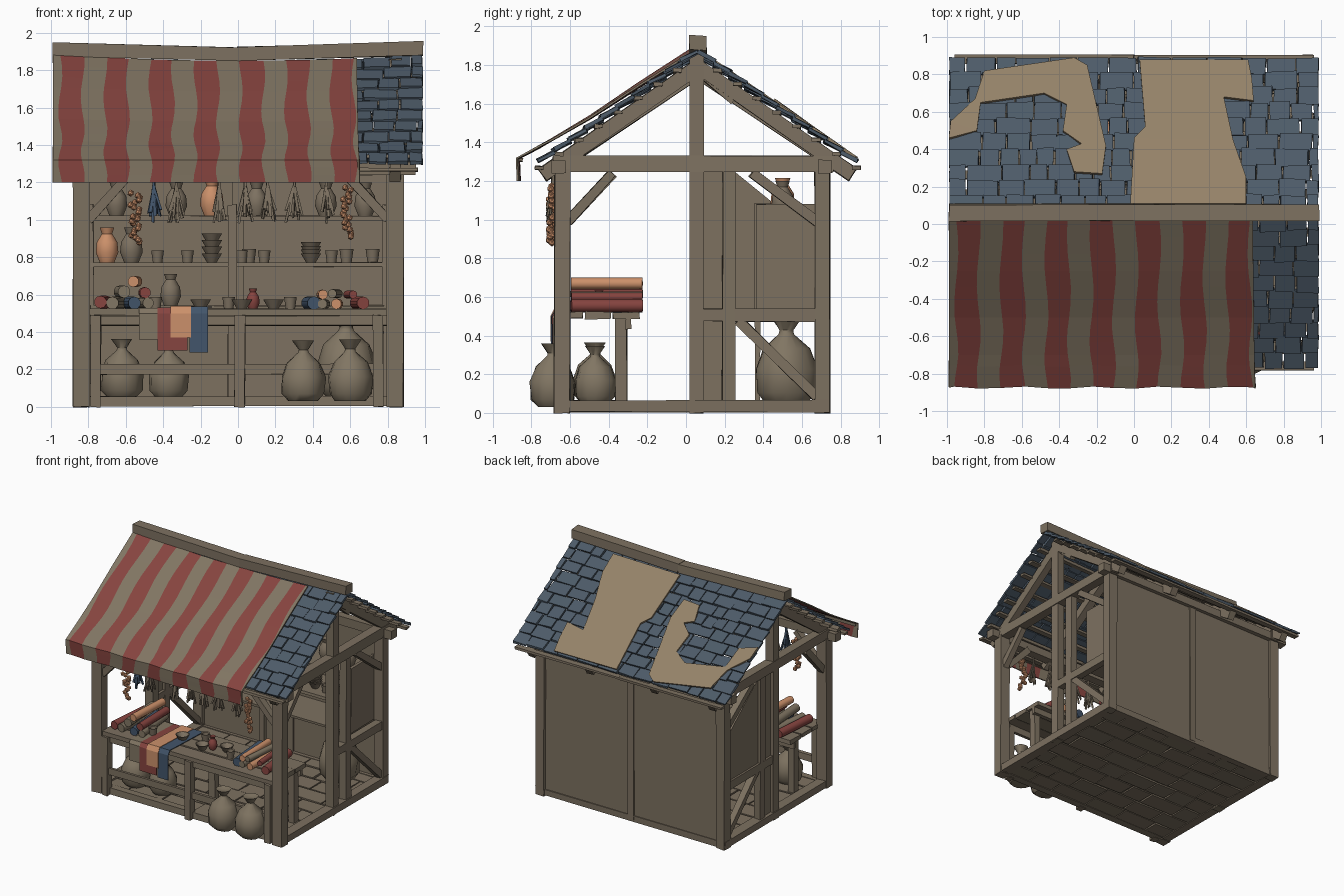
import bpy, bmesh, math, random
from mathutils import Vector, Matrix

random.seed(4)
if "Cube" in bpy.data.objects:
    bpy.data.objects.remove(bpy.data.objects["Cube"], do_unlink=True)


def material(name, *rgb):
    mat = bpy.data.materials.new(name)
    mat.use_nodes = True
    mat.diffuse_color = (*rgb, 1)
    mat.node_tree.nodes["Principled BSDF"].inputs["Base Color"].default_value = (*rgb, 1)
    return mat


wood = material("brown wood", .205, .165, .118)
canvas = material("pale canvas", .22, .18, .125)
red = material("faded red", .24, .058, .05)
slate = material("blue slate", .075, .105, .14)
straw = material("tan underlay", .3, .225, .14)
orange = material("warm orange", .6, .28, .145)
blue = material("dull blue", .055, .09, .145)


def build(name, mats, draw, smooth=False, thickness=0):
    """Run a drawing function on a fresh bmesh and turn it into an object."""
    bm = bmesh.new()
    draw(bm)
    mesh = bpy.data.meshes.new(name)
    bm.to_mesh(mesh)
    bm.free()
    for mat in mats if isinstance(mats, list) else [mats]:
        mesh.materials.append(mat)
    obj = bpy.data.objects.new(name, mesh)
    bpy.context.collection.objects.link(obj)
    if thickness:
        mod = obj.modifiers.new("thickness", "SOLIDIFY")
        mod.thickness = thickness
    if smooth:
        bpy.context.view_layer.objects.active = obj
        bpy.ops.object.select_all(action="DESELECT")
        obj.select_set(True)
        bpy.ops.object.shade_smooth_by_angle(angle=math.radians(45))
    return obj


def bar(bm, p, q, w, h, rough=.004):
    """Rough-hewn box running from p to q."""
    p, q = Vector(p), Vector(q)
    a = (q - p).normalized()
    u = a.cross(Vector((1, 0, 0)) if abs(a.x) < .9 else Vector((0, 1, 0))).normalized()
    s = u.cross(a)
    rot = Matrix((s, u, a)).transposed().to_4x4()
    m = Matrix.Translation((p + q) / 2) @ rot @ Matrix.Diagonal((w, h, (q - p).length, 1))
    for v in bmesh.ops.create_cube(bm, size=1, matrix=m)["verts"]:
        v.co += Vector([random.uniform(-rough, rough) for _ in range(3)])


def bars(name, mat, rows, mirror=False):
    def draw(bm):
        for p, q, w, h in rows:
            for s in (1, -1) if mirror else (1,):
                bar(bm, (p[0] * s, *p[1:]), (q[0] * s, *q[1:]), w, h)
    return build(name, mat, draw)


def lathe(bm, profile, loc, scale=1, n=12, wobble=0):
    rings = []
    for r, z in profile:
        ring = []
        for i in range(n):
            a = math.tau * i / n
            k = scale * r * (1 + random.uniform(-wobble, wobble))
            ring.append(bm.verts.new(Vector(loc) + Vector((k * math.cos(a), k * math.sin(a), z * scale))))
        rings.append(ring)
    for lo, hi in zip(rings, rings[1:]):
        for i in range(n):
            j = (i + 1) % n
            bm.faces.new((lo[i], lo[j], hi[j], hi[i]))
    bm.faces.new(rings[0][::-1])
    bm.faces.new(rings[-1])


def sag(x, z):
    """Ridge dips in the middle, eaves stay level."""
    return z - .035 * (1 - x * x) * max(0, z - 1.3) / .6


def roof(x, side, t, lift=0):
    y = .06 + side * .82 * t
    return Vector((x, y, sag(x, 1.87 - .58 * t) + lift))


# Timber frame, the same at both gable ends
X = .84
bars("front_post", wood, [((X, -.64, 0), (X, -.64, 1.26), .09, .08)], True)
bars("back_post", wood, [((X, .705, 0), (X, .705, 1.26), .08, .08)], True)
bars("king_post", wood, [((X, .055, 0), (X, .055, 1.86), .07, .07)], True)
bars("side_stud", wood, [((X, .22, .05), (X, .22, 1.26), .06, .065)], True)
bars("tie_beam", wood, [((X, -.69, 1.29), (X, .76, 1.29), .08, .08)], True)
bars("side_sill", wood, [((X, -.66, .035), (X, .74, .035), .08, .06)], True)
bars("side_rail", wood, [((X, .08, .505), (X, .72, .505), .06, .065)], True)
bars("side_brace", wood, [((X, -.61, .99), (X, -.38, 1.24), .05, .05),
                          ((X, .68, .99), (X, .34, 1.24), .05, .05),
                          ((X, .68, .08), (X, .27, .48), .05, .05),
                          ((X, .08, 1.76), (X, .25, 1.62), .05, .05)], True)
bars("front_brace", wood, [((.8, -.64, 1.0), (.58, -.64, 1.24), .05, .05)], True)
bars("eave_beam", wood, [((-.95, y, 1.275), (.95, y, 1.275), .07, .07) for y in (-.66, .72)])
bars("ridge_beam", wood, [((.99, .06, 1.915), (0, .06, 1.885), .09, .075)], True)
bars("rafter", wood, [(roof(x, s, 0, -.07), roof(x, s, .98, -.07), .06, .075)
                      for x in (.3, X) for s in (1, -1)], True)
bars("batten", wood, [(roof(.96, s, t / 8, -.022), roof(0, s, t / 8, -.022), .045, .02)
                      for t in range(1, 9) for s in (1, -1)], True)


# Slates laid in staggered rows
def slates(bm):
    rows = 10
    for side in (1, -1):
        for i in range(rows):
            x = -.99
            while x < .98:
                w = min(random.uniform(.09, .19), .99 - x)
                if w > .02:
                    c, end = x + w / 2, (i + 1.1 + random.uniform(-.06, .1)) / rows
                    bar(bm, roof(c, side, i / rows, .004), roof(c, side, min(end, 1.01), .02), w - .008, .018)
                x += w


build("roof_slates", slate, slates)


# Bare patches on the back slope
def patch(name, outline):
    def draw(bm):
        face = bm.faces.new([bm.verts.new(roof(x, 1, (y - .06) / .82, .04)) for x, y in outline])
        face.normal_update()
        if face.normal.z < 0:
            face.normal_flip()
        bmesh.ops.triangulate(bm, faces=[face])
    build(name, straw, draw, thickness=.015)


patch("wide_bare_patch", [(-.02, .11), (.6, .11), (.6, .25), (.53, .45), (.48, .68), (.64, .66), (.63, .78),
                          (.61, .88), (.03, .88), (.06, .52), (0, .46)])
patch("hooked_bare_patch", [(-.99, .46), (-.98, .55), (-.85, .67), (-.8, .82), (-.32, .89), (-.25, .85),
                            (-.15, .42), (-.17, .27), (-.32, .28), (-.36, .4), (-.28, .43), (-.38, .5),
                            (-.36, .64), (-.48, .7), (-.82, .65), (-.84, .5)])


# Striped awning with a hanging valance
def awning(bm):
    profile = [(.02, 1.885), (-.25, 1.71), (-.5, 1.54), (-.7, 1.42), (-.875, 1.32), (-.87, 1.2)]
    path = []
    for (y, z), (y2, z2) in zip(profile, profile[1:]):
        path += [(y + (y2 - y) * k / 3, z + (z2 - z) * k / 3) for k in range(3)]
    path.append(profile[-1])
    edges = [-.99]
    for k in range(7):
        edges += [-.95 + .241 * k, -.83 + .241 * k]
    edges.append(.635)
    grid = []
    for i, (y, z) in enumerate(path):
        row = []
        for j, x in enumerate(edges):
            wave = .011 * math.sin(i * .9 + j // 2 * 1.3) if 0 < j < len(edges) - 1 else 0
            wave += .025 * max(x, 0) * i / len(path)
            row.append(bm.verts.new((x + wave, y + .006 * math.sin(j * 2) * (z < 1.4), sag(x, z))))
        grid.append(row)
    for lo, hi in zip(grid, grid[1:]):
        for j in range(len(edges) - 1):
            bm.faces.new((lo[j], hi[j], hi[j + 1], lo[j + 1])).material_index = j % 2


build("striped_awning", [canvas, red], awning, thickness=.01)
bars("awning_pole", wood, [((-.98, -.855, 1.31), (.64, -.855, 1.31), .02, .02)])


# Floor, back wall and side panel
def floor(bm):
    bar(bm, (-.82, .05, .028), (.82, .05, .028), 1.32, .02)
    for i in range(8):
        x, y = -.81, -.54 + i * .168
        while x < .8:
            w = min(random.uniform(.18, .36), .81 - x)
            bar(bm, (x, y, .03), (x + w - .01, y, .03), .155, .04)
            x += w


build("floor_slabs", wood, floor)
bars("back_wall", wood, [((s * .43, .71, .02), (s * .43, .71, 1.27), .83, .03) for s in (1, -1)])
bars("back_stud", wood, [((0, .71, .02), (0, .71, 1.27), .06, .05)])
bars("cross_sill", wood, [((-.85, y, .03), (.85, y, .03), .06, .05) for y in (-.62, .7)])


def side_panel(bm):
    for outline in ([(.09, .5), (.68, .5), (.68, .9), (.25, 1.25), (.09, 1.25)],
                    [(.09, .05), (.19, .05), (.19, .5), (.09, .5)]):
        bm.faces.new([bm.verts.new((-.83, y, z)) for y, z in outline])


build("side_panel", wood, side_panel, thickness=.02)

# Shelves along the back
bars("shelf_board", wood, [((-.79, .53, z), (.79, .53, z), .33, .022) for z in (.53, .76, 1.01)])
bars("shelf_side", wood, [((.785, .52, .54), (.785, .52, 1.08), .025, .31)], True)
bars("shelf_divider", wood, [((-.03, .37, .05), (-.03, .37, 1.08), .05, .03)])

# Counter
bars("counter_top", wood, [((-.8, y, .505), (.8, y, .505), .135, .035) for y in (-.6, -.455, -.31)])
bars("counter_apron", wood, [((-.8, y, .46), (.8, y, .46), .03, .05) for y in (-.64, -.3)])
bars("counter_leg", wood, [((x, y, 0 if y < -.5 else .05), (x, y, .49), .055, .06)
                           for x in (-.76, .01, .75) for y in (-.655, -.335)])
bars("counter_stretcher", wood, [((-.77, -.65, .2), (.77, -.65, .2), .03, .055)])


# Draped cloths
def drape(name, mat, x0, x1, low, lift):
    def draw(bm):
        path = [(-.26, .528 + lift), (-.67 - lift, .528 + lift), (-.69 - lift, .5), (-.69 - lift, low)]
        rows = [[bm.verts.new((x + .02 * (i == 0), y, z)) for x in (x0, x1)] for i, (y, z) in enumerate(path)]
        for a, b in zip(rows, rows[1:]):
            bm.faces.new((a[0], b[0], b[1], a[1]))
    build(name, mat, draw, thickness=.006)


drape("canvas_drape", canvas, -.53, -.42, .36, 0)
drape("red_drape", red, -.43, -.27, .3, .004)
drape("orange_drape", orange, -.36, -.25, .37, .012)
drape("blue_drape", blue, -.26, -.16, .29, .008)

# Cloth rolls stacked on the counter: x, height, radius
rolls = {"red": (red, [(-.72, .56, .034), (-.5, .61, .03), (.65, .555, .034), (.6, .6, .022)]),
         "blue": (blue, [(-.57, .555, .034), (.39, .555, .036)]),
         "orange": (orange, [(-.55, .67, .03), (.45, .6, .026), (.53, .55, .028)]),
         "canvas": (canvas, [(-.65, .555, .034), (-.5, .555, .03), (-.62, .615, .034), (.52, .605, .024), (.46, .55, .026)])}
for colour, (mat, spots) in rolls.items():
    def draw(bm):
        for x, z, r in spots:
            turn = Matrix.Rotation(random.uniform(-.12, .12), 4, "Z") @ Matrix.Rotation(math.pi / 2, 4, "X")
            bmesh.ops.create_cone(bm, cap_ends=True, segments=10, radius1=r, radius2=r, depth=.37,
                                  matrix=Matrix.Translation((x, -.41, z)) @ turn)
    build(colour + "_cloth_rolls", mat, draw, True)

# Tied sacks: x, y, base, scale
sack = [(.08, 0), (.115, .04), (.118, .13), (.09, .21), (.03, .265), (.026, .28), (.06, .33), (.02, .32)]


def sacks(bm):
    for x, y, z, k in [(-.62, -.47, .05, .95), (-.37, -.47, .05, .9), (.35, -.69, .03, .98), (.6, -.69, .03, 1),
                       (.58, .52, .05, 1.35)]:
        lathe(bm, sack, (x, y, z), k, 14, .06)


build("tied_sacks", canvas, sacks, True)

# Pottery on the shelves and counter
jug = [(.035, 0), (.055, .05), (.05, .1), (.025, .14), (.035, .17), (.02, .165)]
cup = [(.025, 0), (.034, .065), (.026, .06), (.02, .01)]
bowl = [(.025, 0), (.055, .05), (.048, .05), (.02, .015)]


def pottery(bm):
    for x in (-.57, .06, .72, .58):
        lathe(bm, jug if x < 0 else cup, (x, .47, .771), 1.1)
    for x in (-.43, -.27, .02, .14, .5):
        lathe(bm, cup, (x, .45, .771))
    for i in range(4):
        lathe(bm, bowl, (-.14, .47, .771 + i * .035))
        lathe(bm, bowl, (.39, .47, .771 + i * .02))
    for x in (-.65, -.33, .1, .47, .68):
        lathe(bm, jug, (x, .5, 1.021), 1.05)
    for x, y, shape in [(-.36, .45, jug), (-.2, -.45, bowl), (-.05, -.36, cup), (.02, -.5, bowl), (.19, -.42, bowl),
                        (.28, -.5, cup), (-.44, -.5, cup)]:
        lathe(bm, shape, (x, y, .54 if y > 0 else .523))


def warm_pottery(bm):
    lathe(bm, jug, (-.7, .47, .771), 1.1)
    lathe(bm, jug, (-.14, .5, 1.021), 1.15)


build("pottery", wood, pottery, True)
build("orange_jugs", orange, warm_pottery, True)
build("red_pot", red, lambda bm: lathe(bm, jug, (.08, -.45, .523), .65), True)


# Goods hanging under the front eave
def strings(bm):
    for x, low in ((-.55, .88), (.58, .91)):
        for i in range(22):
            spot = (x + random.uniform(-.025, .025), -.69 + random.uniform(-.02, .02), low + i * .0125)
            bmesh.ops.create_icosphere(bm, subdivisions=1, radius=.019, matrix=Matrix.Translation(spot))


def herbs(spots):
    def draw(bm):
        for x in spots:
            bar(bm, (x, -.69, 1.13), (x, -.69, 1.25), .012, .012)
            for _ in range(12):
                tip = (x + random.uniform(-.045, .045), -.69 + random.uniform(-.03, .03), random.uniform(.98, 1.06))
                bar(bm, (x, -.69, 1.18), tip, .012, .012)
    return draw


build("onion_strings", orange, strings)
build("herb_bundles", wood, herbs((-.33, -.1, .04, .16, .3, .47)))
build("blue_herb_bundle", blue, herbs((-.45,)))
